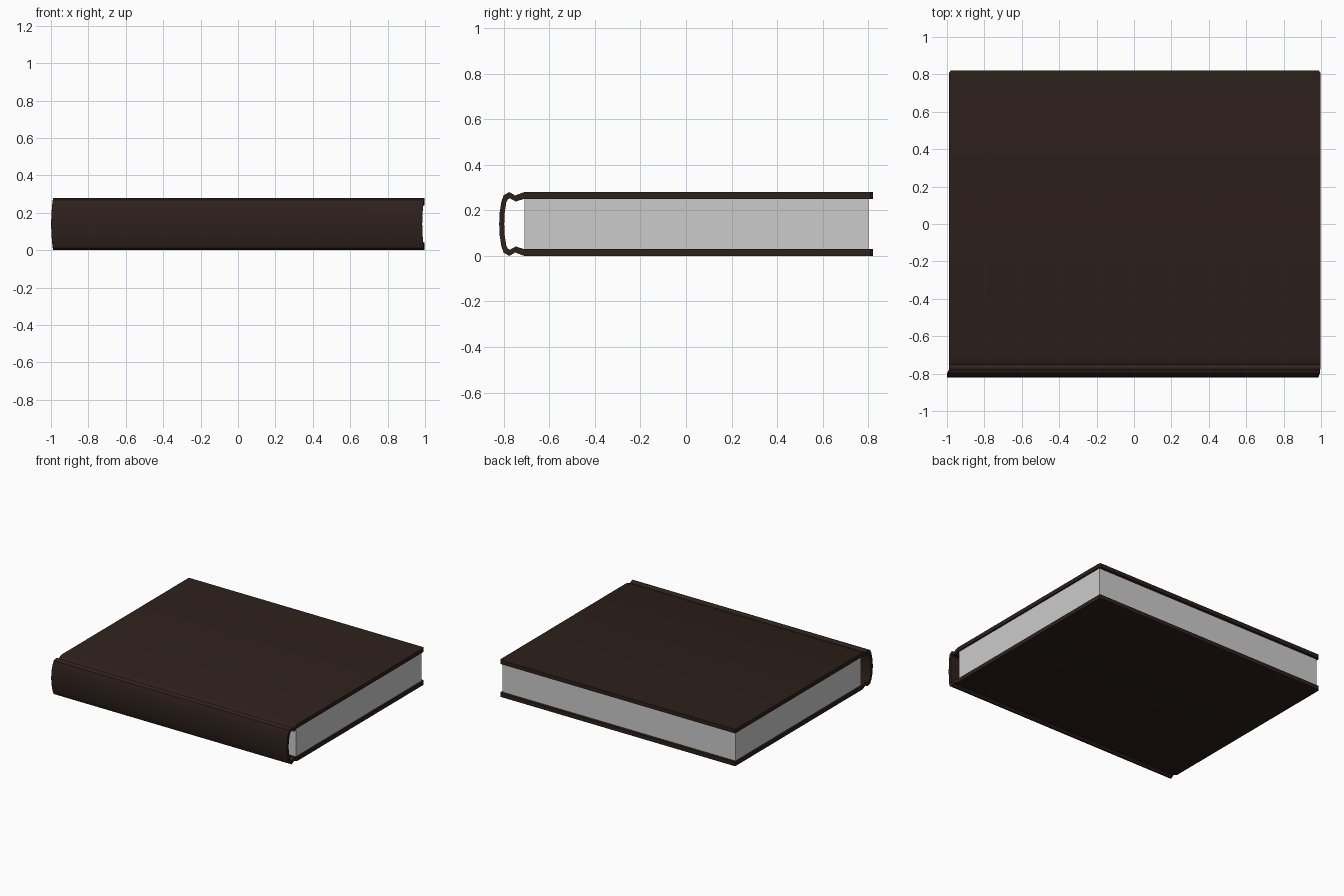
import bpy, bmesh

if "Cube" in bpy.data.objects:
    bpy.data.objects.remove(bpy.data.objects["Cube"])

H = 0.28            # overall height, profile is mirrored about its middle
CX = 0.004          # cover centre in x
HALF = 0.992        # half cover length

# Upper half of the cover section: (y, z, end inset, x shift)
outer = [(0.82, 0.28, 0.008, 0), (0.81, 0.28, 0, 0), (-0.71, 0.28, 0, 0),
         (-0.75, 0.265, 0, 0), (-0.775, 0.28, 0, 0), (-0.80, 0.267, 0, -0.003),
         (-0.81, 0.24, 0, -0.006), (-0.818, 0.19, 0, -0.01), (-0.82, 0.14, 0, -0.011)]
inner = [(0.82, 0.25, 0.008, 0), (0.81, 0.25, 0, 0), (-0.71, 0.25, 0, 0),
         (-0.748, 0.239, 0, 0), (-0.773, 0.253, 0, 0), (-0.783, 0.248, 0, -0.003),
         (-0.789, 0.234, 0, -0.006), (-0.796, 0.188, 0, -0.01), (-0.798, 0.14, 0, -0.011)]


def full(half):
    """Mirror a half profile about the mid height."""
    return half + [(y, H - z, i, s) for y, z, i, s in reversed(half[:-1])]


def finish(bm, name):
    bmesh.ops.recalc_face_normals(bm, faces=bm.faces)
    mesh = bpy.data.meshes.new(name)
    bm.to_mesh(mesh)
    bm.free()
    ob = bpy.data.objects.new(name, mesh)
    bpy.context.collection.objects.link(ob)
    return ob


# Cover: one wrapped board with joint grooves and a rounded spine
bm = bmesh.new()
rows = []
for o, i in zip(full(outer), full(inner)):
    row = []
    for y, z, inset, shift in (o, i):
        row.append([bm.verts.new((CX + shift + s * (HALF - inset), y, z)) for s in (-1, 1)])
    (a, b), (d, c) = row
    rows.append((a, b, c, d))
for p, q in zip(rows, rows[1:]):
    for k in range(4):
        n = (k + 1) % 4
        bm.faces.new((p[k], p[n], q[n], q[k]))
bm.faces.new(rows[0])
bm.faces.new(rows[-1])
cover = finish(bm, "cover")
mat = bpy.data.materials.new("dark_brown")
mat.diffuse_color = (0.027, 0.015, 0.011, 1)
mat.use_nodes = True
mat.node_tree.nodes["Principled BSDF"].inputs["Base Color"].default_value = mat.diffuse_color
cover.data.materials.append(mat)
bpy.context.view_layer.objects.active = cover
cover.select_set(True)
bpy.ops.object.shade_smooth_by_angle(angle=0.45)

# Page block
bm = bmesh.new()
bmesh.ops.create_cube(bm, size=1)
for v in bm.verts:
    v.co.x = CX + v.co.x * 2 * 0.98
    v.co.y = 0.80 if v.co.y > 0 else -0.71
    v.co.z = 0.25 if v.co.z > 0 else 0.03
finish(bm, "pages")
